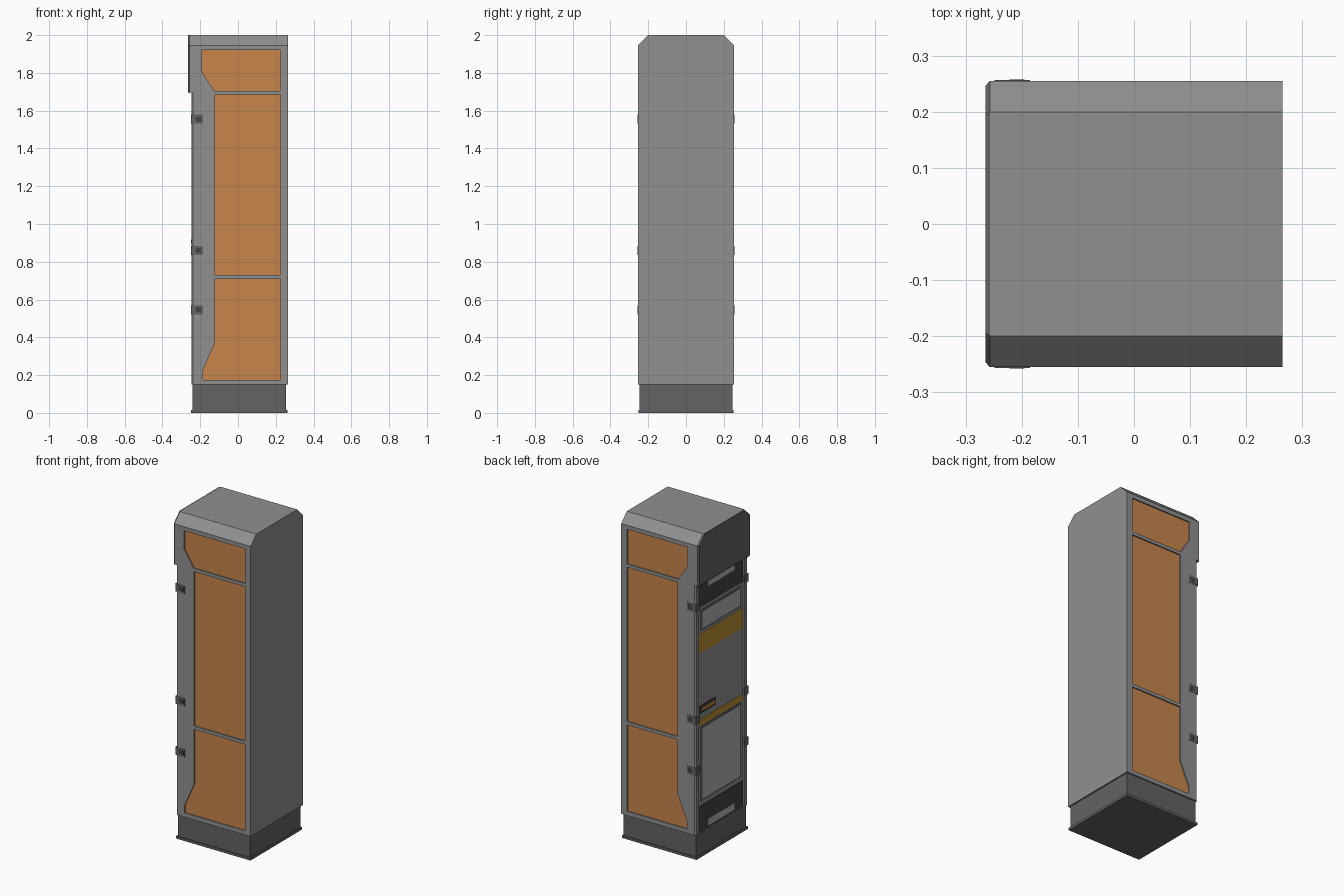
import bpy, bmesh

if "Cube" in bpy.data.objects:
    bpy.data.objects.remove(bpy.data.objects["Cube"])

def mat(name, r, g, b):
    m = bpy.data.materials.new(name)
    m.diffuse_color = (r, g, b, 1)
    m.use_nodes = True
    m.node_tree.nodes["Principled BSDF"].inputs["Base Color"].default_value = m.diffuse_color
    return m

GREY = mat("body_grey", .28, .28, .28)
DARK = mat("dark_grey", .125, .125, .125)
BLACK = mat("vent_black", .055, .055, .055)
LIGHT = mat("light_grey", .45, .45, .45)
ORANGE = mat("panel_orange", .57, .235, .07)
GOLD = mat("stripe_gold", .50, .27, .035)

def prism(name, pts, axis, a, b, m):
    """Extrude a flat outline along axis x, y or z from a to b."""
    def place(p, d):
        return {'x': (d, p[0], p[1]), 'y': (p[0], d, p[1]), 'z': (p[0], p[1], d)}[axis]
    bm = bmesh.new()
    lo = [bm.verts.new(place(p, a)) for p in pts]
    hi = [bm.verts.new(place(p, b)) for p in pts]
    n = len(pts)
    bm.faces.new(lo)
    bm.faces.new(hi)
    for i in range(n):
        bm.faces.new((lo[i], lo[(i + 1) % n], hi[(i + 1) % n], hi[i]))
    bmesh.ops.recalc_face_normals(bm, faces=bm.faces)
    me = bpy.data.meshes.new(name)
    bm.to_mesh(me)
    bm.free()
    me.materials.append(m)
    ob = bpy.data.objects.new(name, me)
    bpy.context.collection.objects.link(ob)
    return ob

def box(name, x0, x1, y0, y1, z0, z1, m):
    return prism(name, [(x0, y0), (x1, y0), (x1, y1), (x0, y1)], 'z', z0, z1, m)

# main cabinet with chamfered roof
def section(z0, e=0.0):
    w = .255 - e
    return [(-w, z0), (w, z0), (w, 1.945 - e / 2), (.2 - e / 2, 2 - e), (-.2 + e / 2, 2 - e), (-w, 1.945 - e / 2)]

body = prism("cabinet_body", section(.15), 'x', -.225, .265, GREY)

# recessed orange side panels, same on both sides
panels = {
    "upper": [(-.19, 1.92), (.225, 1.92), (.225, 1.705), (-.125, 1.705), (-.19, 1.805)],
    "middle": [(-.122, 1.685), (.225, 1.685), (.225, .73), (-.122, .73)],
    "lower": [(-.122, .71), (.225, .71), (.225, .175), (-.186, .175), (-.186, .225), (-.122, .37)],
}
for s in (-1, 1):
    for key, pts in panels.items():
        cutter = prism("cutter", pts, 'y', s * .244, s * .30, GREY)
        cutter.hide_render = True
        mod = body.modifiers.new("recess", 'BOOLEAN')
        mod.operation = 'DIFFERENCE'
        mod.object = cutter
        bpy.context.view_layer.objects.active = body
        bpy.ops.object.modifier_apply(modifier=mod.name)
        bpy.data.objects.remove(cutter)
        prism(key + "_side_panel", pts, 'y', s * .240, s * .247, ORANGE)

# hood over the door, with a dark bevelled face plate
prism("hood", section(1.695), 'x', -.257, -.225, GREY)
plate = prism("hood_face", section(1.69), 'x', -.265, -.257, DARK)
for v in plate.data.vertices:
    if v.co.x < -.26:
        v.co.y *= .965
        if v.co.z < 1.7:
            v.co.z += .008

# door frame columns with chamfered outer edges
for s in (-1, 1):
    prism("frame_column", [(-.225, s * .255), (-.238, s * .255), (-.246, s * .247),
                           (-.246, s * .222), (-.225, s * .222)], 'z', .15, 1.695, GREY)
    # clips wrapping the column edge
    for z in (1.555, .86, .545):
        box("clip", -.249, -.185, s * .218, s * .2565, z - .024, z + .024, DARK)
        box("clip_inset", -.222, -.195, s * .25, s * .2575, z - .012, z + .012, BLACK)

# door slab and its fittings
box("door", -.235, -.22, -.222, .222, .15, 1.695, GREY)

def fitting(name, w, z0, z1, m, x, yc=0):
    return box(name, x, -.23, yc - w, yc + w, z0, z1, m)

fitting("upper_vent", .215, 1.54, 1.695, BLACK, -.239)
fitting("upper_vent_slot", .13, 1.645, 1.685, LIGHT, -.2405)
fitting("lower_vent", .215, .155, .31, BLACK, -.239)
fitting("lower_vent_slot", .13, .163, .205, LIGHT, -.2405)
fitting("upper_stripe", .218, 1.255, 1.375, GOLD, -.2365)
fitting("lower_stripe", .218, .805, .845, GOLD, -.2365)
for name, z0, z1 in (("upper_plate", 1.39, 1.52), ("lower_plate", .335, .80)):
    fitting(name + "_rim", .2, z0, z1, DARK, -.2365)
    fitting(name, .186, z0 + .013, z1 - .013, LIGHT, -.2385)
fitting("handle_mount", .075, .885, .93, BLACK, -.243, .13)
fitting("handle", .066, .898, .918, ORANGE, -.249, .13)

# plinth and foot flange
box("plinth", -.24, .255, -.245, .245, .015, .15, DARK)
box("foot_flange", -.248, .262, -.252, .252, 0, .015, DARK)
